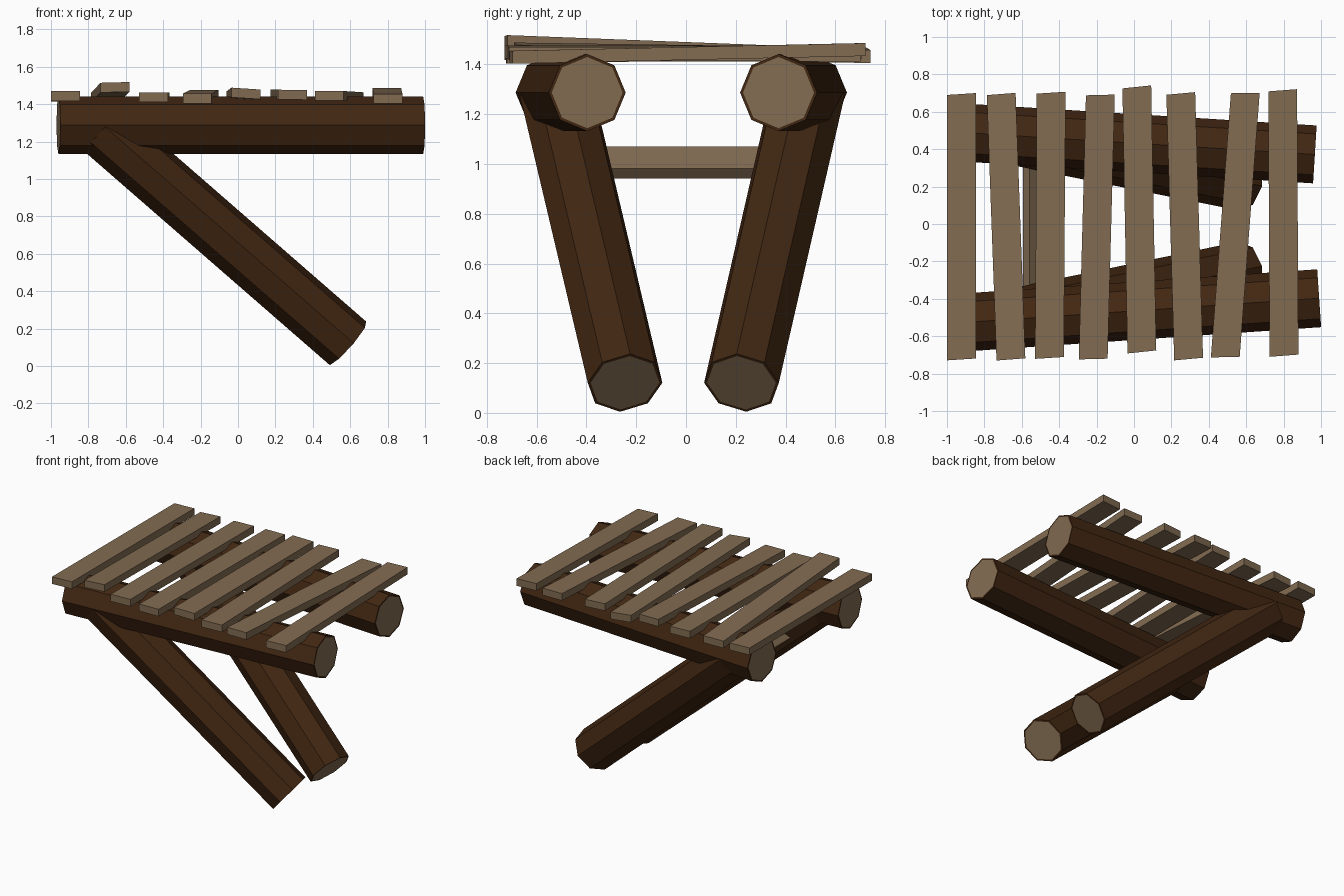
import bpy, bmesh, math
from mathutils import Vector

if "Cube" in bpy.data.objects:
    bpy.data.objects.remove(bpy.data.objects["Cube"])


def material(name, color):
    m = bpy.data.materials.new(name)
    m.diffuse_color = color
    m.use_nodes = True
    m.node_tree.nodes["Principled BSDF"].inputs["Base Color"].default_value = m.diffuse_color
    return m


BARK = material("bark", (0.054, 0.020, 0.006, 1))
WOOD = material("cut_wood", (0.225, 0.150, 0.085, 1))


def finish(bm, name, mats):
    bmesh.ops.recalc_face_normals(bm, faces=bm.faces)
    me = bpy.data.meshes.new(name)
    bm.to_mesh(me)
    bm.free()
    for m in mats:
        me.materials.append(m)
    ob = bpy.data.objects.new(name, me)
    bpy.context.collection.objects.link(ob)
    return ob


def log(name, start, end, r):
    """Eight-sided log with a bark rim around pale cut ends."""
    a, b = Vector(start), Vector(end)
    axis = (b - a).normalized()
    u = axis.cross(Vector((0, 0, 1))).normalized()
    v = u.cross(axis)
    bm = bmesh.new()
    rings = []
    for p in (a, b):
        rings.append([bm.verts.new(p + r * (math.cos(t) * u + math.sin(t) * v))
                      for t in (i * math.tau / 8 for i in range(8))])
    for i in range(8):
        j = (i + 1) % 8
        bm.faces.new((rings[0][i], rings[0][j], rings[1][j], rings[1][i]))
    caps = [bm.faces.new(ring) for ring in rings]
    bmesh.ops.recalc_face_normals(bm, faces=bm.faces)
    bmesh.ops.inset_individual(bm, faces=caps, thickness=0.012)
    for f in caps:
        f.material_index = 1
    return finish(bm, name, (BARK, WOOD))


def plank(name, front, back, across, thick):
    """Board between two end centres; across = half width vector, thick = half thickness vector."""
    bm = bmesh.new()
    ends = []
    for p in (Vector(front), Vector(back)):
        ends.append([bm.verts.new(p + s * across + t * thick)
                     for s, t in ((-1, -1), (1, -1), (1, 1), (-1, 1))])
    for i in range(4):
        j = (i + 1) % 4
        bm.faces.new((ends[0][i], ends[0][j], ends[1][j], ends[1][i]))
    for e in ends:
        bm.faces.new(e)
    return finish(bm, name, (WOOD,))


# Beams under the deck
log("front_beam", (-0.96, -0.53, 1.287), (0.99, -0.397, 1.287), 0.155)
log("back_beam", (-0.96, 0.492, 1.287), (0.967, 0.372, 1.287), 0.155)

# Slanted braces
log("front_brace", (-0.74, -0.518, 1.277), (0.588, -0.245, 0.121), 0.153)
log("back_brace", (-0.74, 0.488, 1.277), (0.588, 0.223, 0.121), 0.153)

# Crossbar between the braces, lying along their slope
plank("crossbar", (-0.526, -0.42, 1.006), (-0.526, 0.40, 1.006),
      Vector((0.754, 0, -0.657)) * 0.067, Vector((0.657, 0, 0.754)) * 0.027)

# Deck planks: front x, y, z, back x, y, z, end skew, roll
DECK = [
    (-0.922, -0.724, 1.443, -0.922, 0.695, 1.440, 0.005, 0.000),
    (-0.658, -0.724, 1.490, -0.710, 0.695, 1.435, 0.006, 0.002),
    (-0.452, -0.716, 1.437, -0.443, 0.702, 1.437, 0.005, 0.000),
    (-0.218, -0.722, 1.430, -0.180, 0.690, 1.450, 0.002, 0.000),
    (0.042, -0.684, 1.457, 0.015, 0.733, 1.437, 0.008, -0.005),
    (0.292, -0.722, 1.450, 0.250, 0.698, 1.450, 0.007, -0.001),
    (0.488, -0.712, 1.444, 0.595, 0.700, 1.437, 0.001, 0.000),
    (0.802, -0.704, 1.429, 0.795, 0.715, 1.460, 0.006, 0.000),
]
for n, (fx, fy, fz, bx, by, bz, skew, roll) in enumerate(DECK, 1):
    plank(f"deck_plank_{n}", (fx, fy, fz), (bx, by, bz),
          Vector((0.077, skew, roll)), Vector((0, 0, 0.026)))
